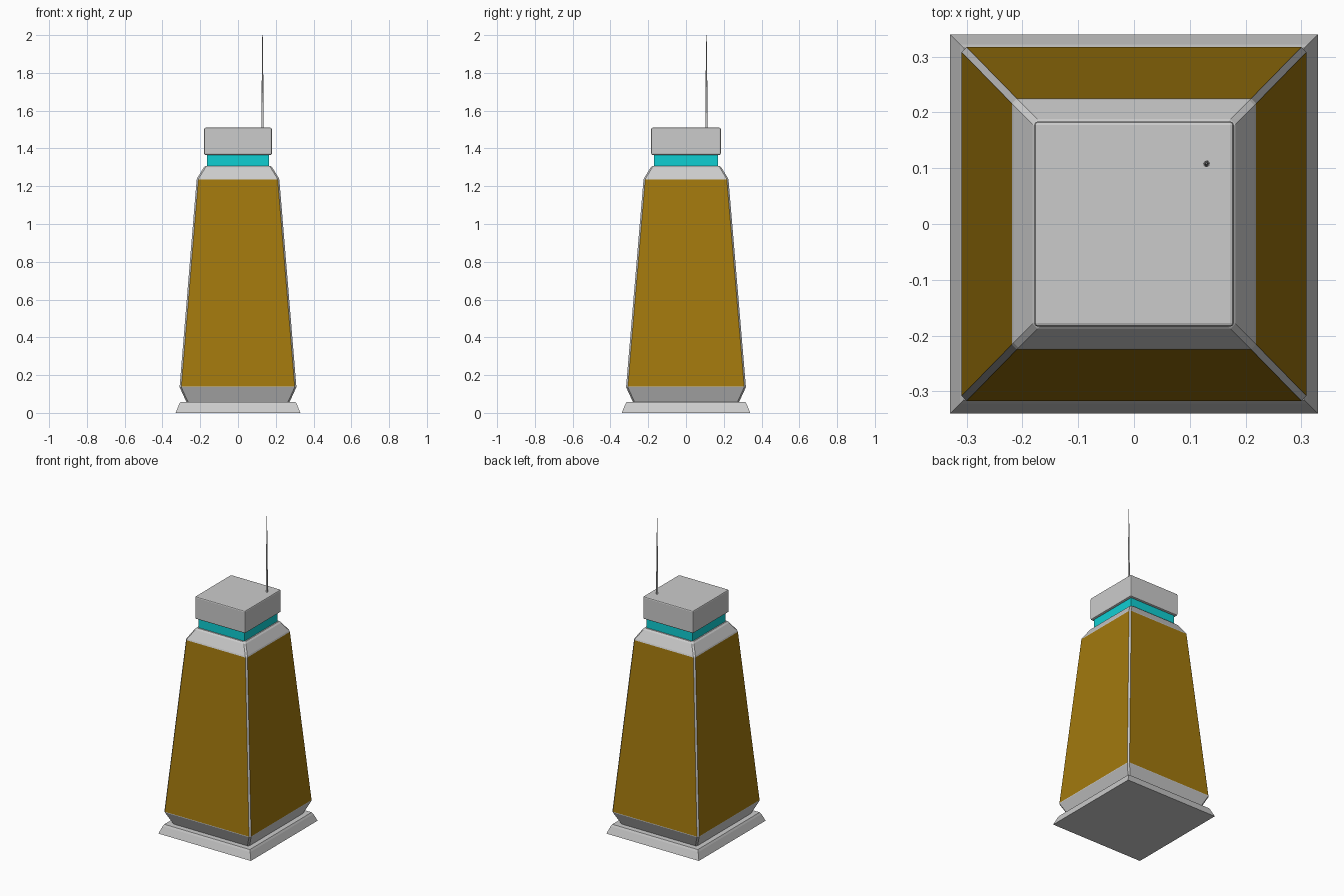
import bpy, bmesh

if "Cube" in bpy.data.objects:
    bpy.data.objects.remove(bpy.data.objects["Cube"])


def material(name, color):
    m = bpy.data.materials.new(name)
    m.diffuse_color = color
    m.use_nodes = True
    m.node_tree.nodes["Principled BSDF"].inputs["Base Color"].default_value = m.diffuse_color
    return m


gold = material("gold", (0.36, 0.19, 0.004, 1))
cyan = material("cyan", (0.005, 0.62, 0.65, 1))


def ring(hx, hy, z, c):
    """Rectangle outline, counter-clockwise, with optional corner cut c."""
    if not c:
        return [(hx, hy, z), (-hx, hy, z), (-hx, -hy, z), (hx, -hy, z)]
    return [(hx, hy - c, z), (hx - c, hy, z), (-hx + c, hy, z), (-hx, hy - c, z),
            (-hx, -hy + c, z), (-hx + c, -hy, z), (hx - c, -hy, z), (hx, -hy + c, z)]


def loft(name, profile, c=0.0, mats=(), panel_row=None):
    """Stack rectangles (hx, hy, z); panel_row gets the second material on its wide sides."""
    bm = bmesh.new()
    rings = [[bm.verts.new(p) for p in ring(*row, c)] for row in profile]
    n = len(rings[0])
    bm.faces.new(rings[0][::-1])
    bm.faces.new(rings[-1])
    for r, (a, b) in enumerate(zip(rings, rings[1:])):
        for i in range(n):
            j = (i + 1) % n
            f = bm.faces.new((a[i], a[j], b[j], b[i]))
            if r == panel_row and i % 2:
                f.material_index = 1
    me = bpy.data.meshes.new(name)
    bm.to_mesh(me)
    bm.free()
    for m in mats:
        me.materials.append(m)
    ob = bpy.data.objects.new(name, me)
    bpy.context.collection.objects.link(ob)
    return ob


def bevel(ob, width, segments=2):
    b = ob.modifiers.new("bevel", 'BEVEL')
    b.width, b.segments = width, segments


# Flared foot plate
loft("base_plate", [(0.33, 0.34, 0), (0.312, 0.322, 0.045), (0.305, 0.315, 0.057)])

# Tapered tower with gold wall panels and grey corner strips
grey = material("grey", (0.6, 0.6, 0.6, 1))
loft("tower_body", [(0.272, 0.28, 0.055), (0.309, 0.317, 0.136), (0.309, 0.317, 0.14),
                    (0.219, 0.225, 1.235), (0.216, 0.222, 1.243),
                    (0.182, 0.188, 1.298), (0.172, 0.178, 1.307)],
     c=0.009, mats=(grey, gold), panel_row=2)

# Window band and roof block
loft("window_band", [(0.164, 0.169, 1.30), (0.164, 0.169, 1.37)], mats=(cyan,))
roof = loft("roof_block", [(0.179, 0.184, 1.365), (0.179, 0.184, 1.51)])
bevel(roof, 0.007)


# Stepped, tapering antenna
def rod(name, r1, r2, z1, z2):
    bpy.ops.mesh.primitive_cone_add(vertices=12, radius1=r1, radius2=r2, depth=z2 - z1,
                                    location=(0.13, 0.108, (z1 + z2) / 2))
    bpy.context.object.name = name
    bpy.ops.object.shade_smooth_by_angle()


rod("antenna_lower", 0.006, 0.005, 1.50, 1.76)
rod("antenna_upper", 0.004, 0.0015, 1.76, 2.0)
